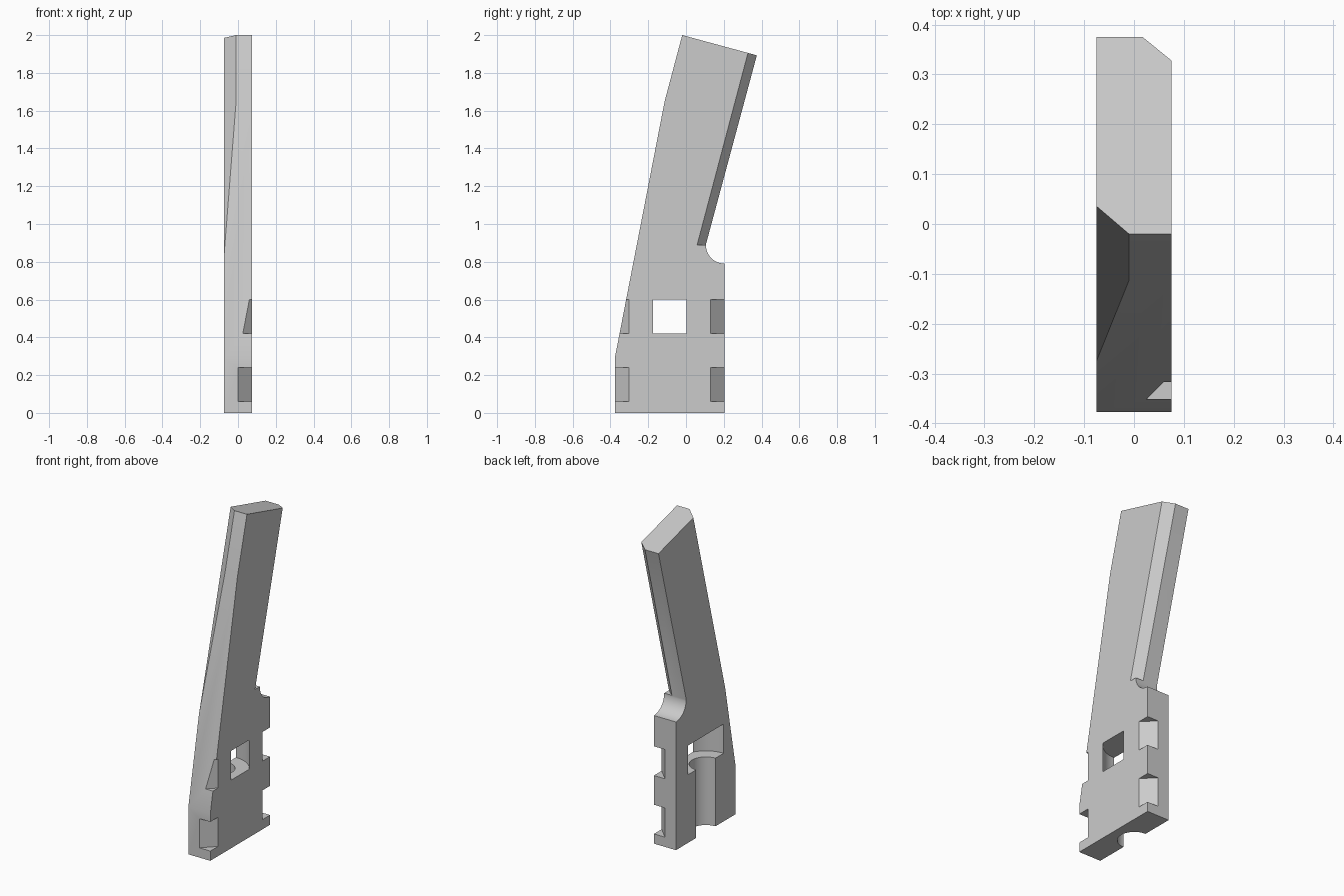
import bpy, bmesh, math
from mathutils import Vector

cube = bpy.data.objects.get("Cube")
if cube:
    bpy.data.objects.remove(cube, do_unlink=True)

HALF = 0.075      # half thickness
LEAN = 0.265      # backward lean of the arm per unit height

grey = bpy.data.materials.new("plain_grey")
grey.use_nodes = True
grey.diffuse_color = (0.6, 0.6, 0.6, 1)
grey.node_tree.nodes["Principled BSDF"].inputs["Base Color"].default_value = (0.6, 0.6, 0.6, 1)


def make_object(name, bm):
    bmesh.ops.recalc_face_normals(bm, faces=bm.faces[:])
    mesh = bpy.data.meshes.new(name)
    bm.to_mesh(mesh)
    bm.free()
    mesh.materials.append(grey)
    obj = bpy.data.objects.new(name, mesh)
    bpy.context.collection.objects.link(obj)
    return obj


def prism(bottom, top):
    """Solid between two matching rings of points."""
    bm = bmesh.new()
    low = [bm.verts.new(p) for p in bottom]
    high = [bm.verts.new(p) for p in top]
    bm.faces.new(low)
    bm.faces.new(high)
    n = len(low)
    for i in range(n):
        j = (i + 1) % n
        bm.faces.new((low[i], low[j], high[j], high[i]))
    return bm


def upright(section, z0, z1, shift=0.0):
    """Cutter with a flat xy section, its top shifted backward."""
    return prism([(x, y, z0) for x, y in section],
                 [(x, y + shift, z1) for x, y in section])


def round_section(x, y, radius, count=64):
    return [(x + radius * math.cos(math.tau * i / count),
             y + radius * math.sin(math.tau * i / count)) for i in range(count)]


def cut(target, bm):
    cutter = make_object("cutter", bm)
    cutter.hide_render = True
    mod = target.modifiers.new("cut", "BOOLEAN")
    mod.operation, mod.solver, mod.object = "DIFFERENCE", "EXACT", cutter
    bpy.context.view_layer.objects.active = target
    bpy.ops.object.modifier_apply(modifier=mod.name)
    bpy.data.objects.remove(cutter, do_unlink=True)


# Side profile with a quarter-round bite behind the foot of the arm
bite = [(0.205 - 0.1 * math.sin(a), 0.89 - 0.1 * math.cos(a))
        for a in (math.pi / 2 * i / 16 for i in range(17))]
profile = [(-0.377, 0), (0.205, 0)] + bite + [
    (0.375, 1.893), (-0.02, 2.0), (-0.113, 1.65), (-0.377, 0.29)]
body = prism([(-HALF, y, z) for y, z in profile],
             [(HALF, y, z) for y, z in profile])

# Slanted chamfer along the front edge of the arm
a, b, c = Vector((-HALF, -0.29, 0.76)), Vector((-0.01, -0.113, 1.65)), Vector((-0.01, -0.02, 2))
normal = (b - a).cross(c - a).normalized()
if normal.x > 0:
    normal.negate()
result = bmesh.ops.bisect_plane(
    body, geom=body.verts[:] + body.edges[:] + body.faces[:], dist=1e-5,
    plane_co=b, plane_no=normal, clear_outer=True)
rim = [e for e in result["geom_cut"] if isinstance(e, bmesh.types.BMEdge) and e.is_boundary]
bmesh.ops.edgeloop_fill(body, edges=rim)
arm = make_object("leaning_arm", body)

# Chamfer along the back edge of the arm, ending in a small flat ledge
edge = 0.107
cut(arm, upright([(0, edge + 0.0175), (0.095, edge - 0.0655), (0.095, edge + 0.0175)],
                 0.89, 2.1, LEAN * 1.21))

# Paired corner notches on the front and back edges
for z in (0.06, 0.42):
    for y, inward in ((-0.377, 1), (0.205, -1)):
        cut(arm, upright([(-0.02, y - inward * 0.02), (0.095, y + inward * 0.095),
                          (0.095, y - inward * 0.02)], z, z + 0.18))

# Round pocket that breaks through as a window, and the bolt groove below it
cut(arm, upright(round_section(-HALF, -0.086, 0.1738), 0.42, 0.6))
cut(arm, upright(round_section(-HALF, -0.086, 0.094), -0.1, 0.5))

bpy.ops.object.select_all(action="DESELECT")
arm.select_set(True)
bpy.context.view_layer.objects.active = arm
bpy.ops.object.shade_smooth_by_angle(angle=math.radians(20))
